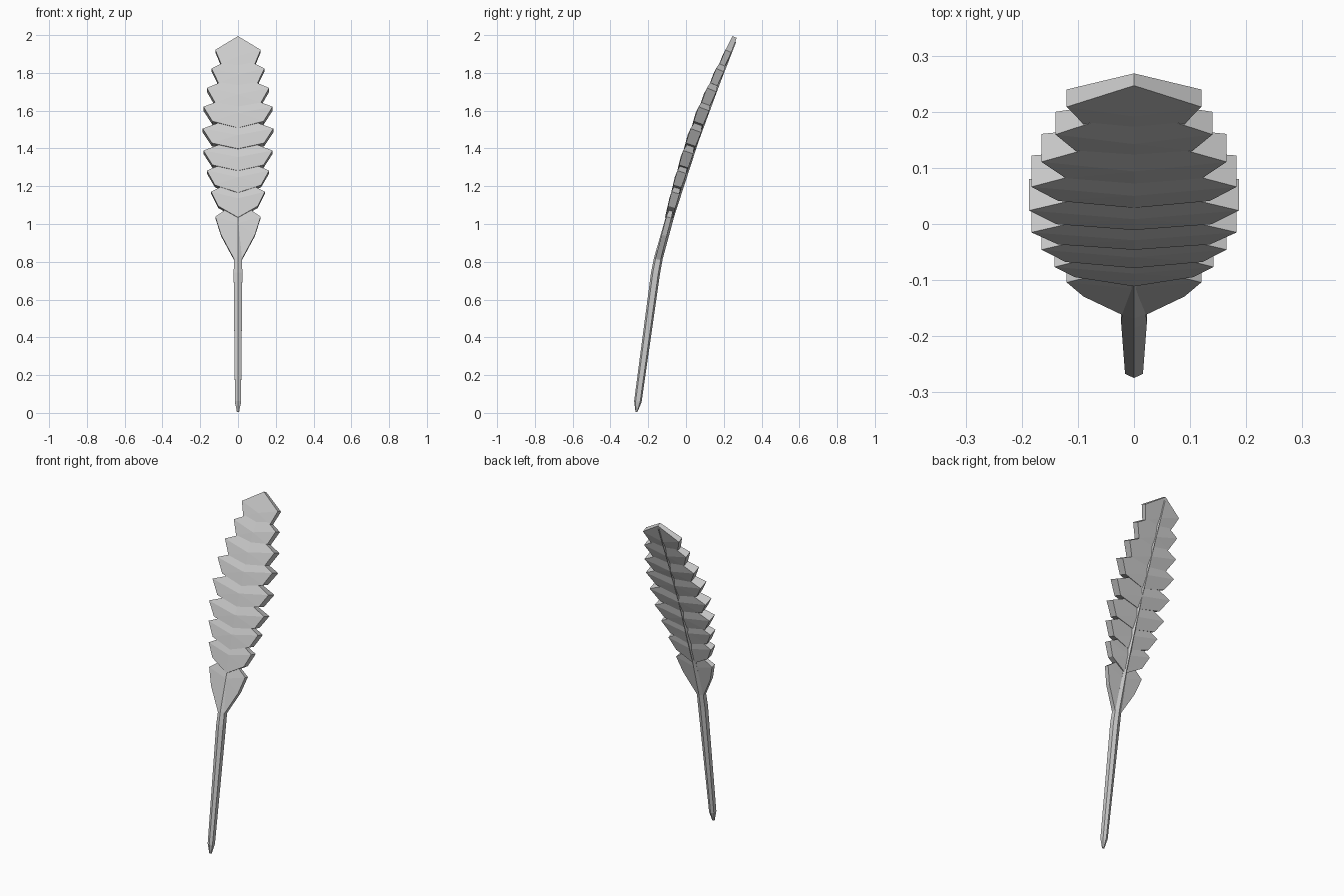
import bpy, bmesh
from mathutils import Vector

cube = bpy.data.objects.get("Cube")
if cube:
    bpy.data.objects.remove(cube, do_unlink=True)

grey = bpy.data.materials.new("light_grey")
grey.use_nodes = True
colour = (0.6, 0.6, 0.6, 1)
grey.diffuse_color = colour
grey.node_tree.nodes["Principled BSDF"].inputs["Base Color"].default_value = colour

# Backward-leaning centre line as (y, z)
SPINE = [(-0.263, 0), (-0.165, 0.72), (-0.147, 0.82), (-0.1, 1.0), (-0.046, 1.2),
         (0.018, 1.4), (0.09, 1.6), (0.173, 1.8), (0.262, 2.0)]


def spine_y(z):
    for (y0, z0), (y1, z1) in zip(SPINE, SPINE[1:]):
        if z <= z1 or z1 == SPINE[-1][1]:
            return y0 + (y1 - y0) * (z - z0) / (z1 - z0)


def place(x, z, depth):
    """Point beside the centre line; positive depth goes to the front."""
    slope = (spine_y(z + 0.06) - spine_y(z - 0.06)) / 0.12
    normal = Vector((0, -1, slope)).normalized()
    return Vector((x, spine_y(z), z)) + normal * depth


def finish(name, bm):
    bmesh.ops.recalc_face_normals(bm, faces=bm.faces)
    mesh = bpy.data.meshes.new(name)
    bm.to_mesh(mesh)
    bm.free()
    mesh.materials.append(grey)
    bpy.context.collection.objects.link(bpy.data.objects.new(name, mesh))


def tier(name, half, ridge_z, thick):
    """Symmetric slab; half is a right-hand outline of (x, z, depth factor)."""
    outline = half + [(-x, z, d) for x, z, d in reversed(half[1:-1])]
    bm = bmesh.new()
    rings = []
    for side in (1, -1):
        ring = [bm.verts.new(place(x, z, side * d * thick)) for x, z, d in outline]
        ridge = bm.verts.new(place(0, ridge_z, side * thick * 1.1))
        for a, b in zip(ring, ring[1:] + ring[:1]):
            bm.faces.new((ridge, a, b))
        rings.append(ring)
    front, back = rings
    for i in range(len(front)):
        j = (i + 1) % len(front)
        bm.faces.new((front[i], front[j], back[j], back[i]))
    finish(name, bm)


# Overlapping tiers: half width, corner height, bottom height, half thickness
TIERS = [(0.12, 1.915, 1.815, 0.017), (0.14, 1.815, 1.715, 0.022),
         (0.165, 1.71, 1.605, 0.027), (0.183, 1.61, 1.5, 0.03),
         (0.187, 1.495, 1.39, 0.03), (0.183, 1.38, 1.275, 0.028),
         (0.165, 1.275, 1.16, 0.025), (0.142, 1.165, 1.03, 0.022)]
for n, (w, c, b, t) in enumerate(TIERS):
    tip = 0.7 if n == 0 else 0.4
    half = [(0, c + 0.075, tip), (w, c, 1), (w * 0.74, c - 0.075, 0.9), (0, b, 0.9)]
    tier(f"tier_{n + 1}", half, c - 0.035, t)

# Lowest tier narrows into the stem
tier("base_tier", [(0, 1.12, 0.5), (0.12, 1.035, 1), (0.09, 0.94, 1),
                   (0.02, 0.81, 1), (0, 0.8, 1)], 1.0, 0.014)

# Six-sided stem and rib: height, half width, front depth, back depth
STEM = [(0.005, 0.006, 0.005, 0.005), (0.06, 0.016, 0.02, 0.02),
        (0.74, 0.023, 0.024, 0.024), (0.82, 0.021, 0.022, 0.024),
        (1.05, 0.013, 0.016, 0.026), (1.45, 0.012, 0.012, 0.033),
        (1.75, 0.009, 0.012, 0.028), (1.97, 0.005, 0.012, 0.018)]
bm = bmesh.new()
loops = []
for z, w, f, b in STEM:
    section = [(0, f), (w, f * 0.6), (w, -b * 0.6), (0, -b), (-w, -b * 0.6), (-w, f * 0.6)]
    loops.append([bm.verts.new(place(x, z, d)) for x, d in section])
for lower, upper in zip(loops, loops[1:]):
    for i in range(6):
        j = (i + 1) % 6
        bm.faces.new((lower[i], lower[j], upper[j], upper[i]))
bm.faces.new(loops[0])
bm.faces.new(loops[-1])
finish("stem", bm)
